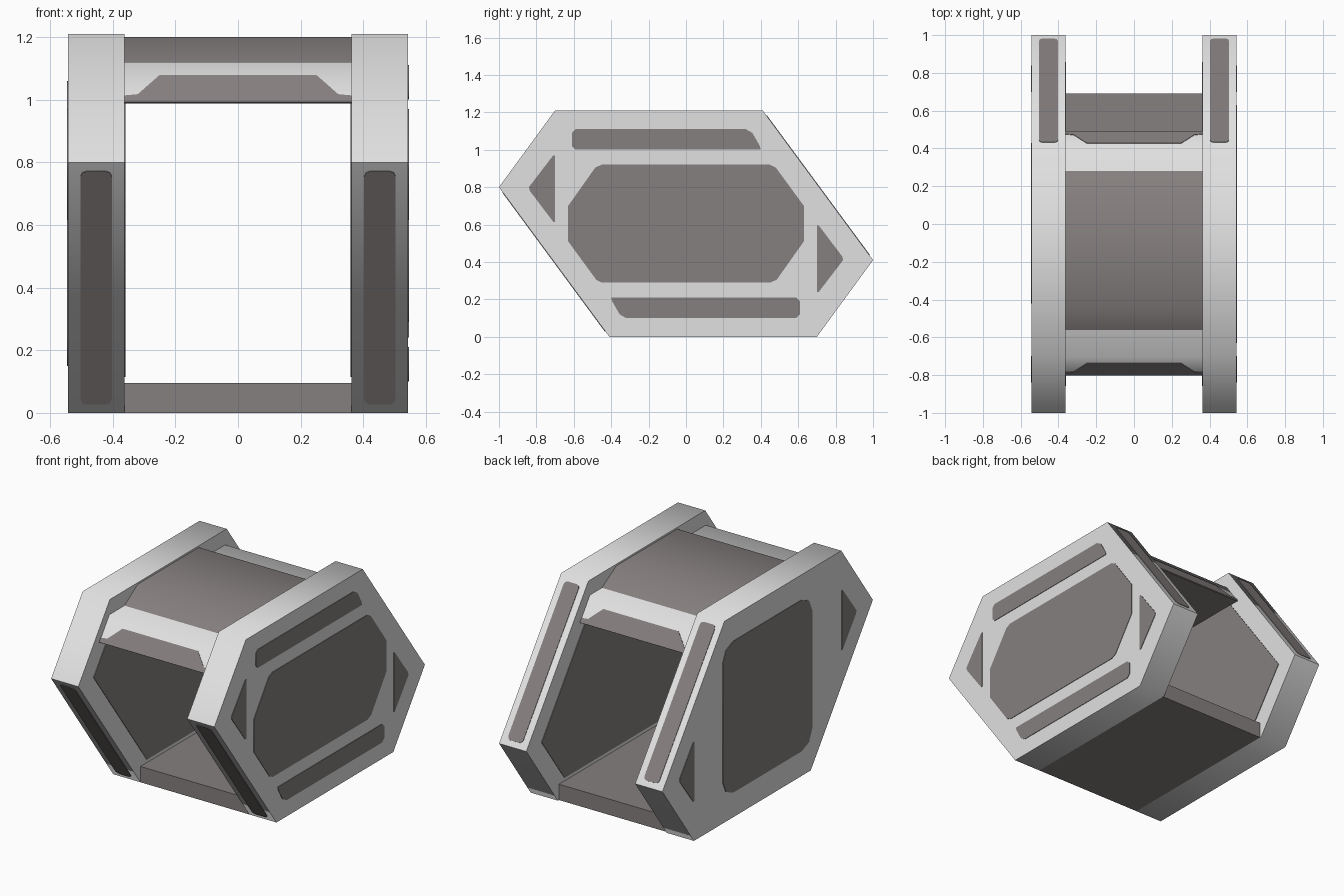
import bpy, bmesh, math
from mathutils import Vector

if "Cube" in bpy.data.objects:
    bpy.data.objects.remove(bpy.data.objects["Cube"])

def material(name, rgb):
    m = bpy.data.materials.new(name)
    m.diffuse_color = (*rgb, 1)
    m.use_nodes = True
    m.node_tree.nodes["Principled BSDF"].inputs["Base Color"].default_value = m.diffuse_color
    return m

LIGHT = material("light_grey", (0.75, 0.75, 0.75))
DARK = material("warm_dark_grey", (0.235, 0.215, 0.21))

def prism(name, pts, mat, origin, u, v, lo, hi):
    """Extrude a 2D outline along the normal of the plane (u, v), from lo to hi."""
    o, u, v = Vector(origin), Vector(u).normalized(), Vector(v).normalized()
    n = u.cross(v)
    bm = bmesh.new()
    rings = [[bm.verts.new(o + u * a + v * b + n * d) for a, b in pts] for d in (lo, hi)]
    bm.faces.new(rings[0])
    bm.faces.new(rings[1])
    for i in range(len(pts)):
        j = (i + 1) % len(pts)
        bm.faces.new((rings[0][i], rings[0][j], rings[1][j], rings[1][i]))
    bmesh.ops.recalc_face_normals(bm, faces=bm.faces)
    me = bpy.data.meshes.new(name)
    bm.to_mesh(me)
    bm.free()
    me.materials.append(mat)
    ob = bpy.data.objects.new(name, me)
    bpy.context.scene.collection.objects.link(ob)
    bpy.ops.object.select_all(action='DESELECT')
    ob.select_set(True)
    bpy.context.view_layer.objects.active = ob
    bpy.ops.object.shade_smooth_by_angle(angle=math.radians(60))
    return ob

def across(name, pts, mat, x0, x1):
    """Y-Z outline extruded along x."""
    return prism(name, pts, mat, (0, 0, 0), (0, 1, 0), (0, 0, 1), x0, x1)

def inlay(name, pts, x):
    return across(name, pts, DARK, x - 0.003, x + 0.003)

def soft_rect(a0, b0, a1, b1, c):
    """Rectangle with small cut corners."""
    k = c * 0.3
    return [(a0 + c, b0), (a1 - c, b0), (a1 - k, b0 + k), (a1, b0 + c),
            (a1, b1 - c), (a1 - k, b1 - k), (a1 - c, b1), (a0 + c, b1),
            (a0 + k, b1 - k), (a0, b1 - c), (a0, b0 + c), (a0 + k, b0 + k)]

def turned(pts):
    """Half turn about the middle of the side frame."""
    return [(-y, 1.21 - z) for y, z in pts]

# outlines
half = [(-1, 0.80), (-0.41, 0), (0.70, 0)]
frame = half + turned(half)
half_in = [(-0.857, 0.80), (-0.352, 0.115), (0.64, 0.115)]
inner = half_in + turned(half_in)
half_win = [(-0.63, 0.70), (-0.63, 0.51), (-0.48, 0.305), (-0.45, 0.29), (0.45, 0.29), (0.485, 0.305)]
window = half_win + turned(half_win)
bar = [(-0.40, 0.21), (-0.395, 0.19), (-0.355, 0.12), (-0.32, 0.10), (0.59, 0.10),
       (0.61, 0.12), (0.61, 0.19), (0.59, 0.21)]
tri = [(-0.84, 0.80), (-0.835, 0.78), (-0.71, 0.615), (-0.70, 0.615), (-0.70, 0.97), (-0.71, 0.97)]

# side frames with inner lining, end triangles and edge strips
for side, s in (("right", 1), ("left", -1)):
    across(side + "_side_frame", frame, LIGHT, *sorted((s * 0.362, s * 0.543)))
    inlay(side + "_inner_lining", inner, s * 0.362)
    inlay(side + "_front_triangle", tri, s * 0.543)
    inlay(side + "_back_triangle", turned(tri), s * 0.543)
    strip = soft_rect(-0.05, 0.035, 0.05, 0.96, 0.02)
    prism(side + "_front_strip", strip, DARK, (s * 0.453, -0.41, 0),
          (1, 0, 0), (0, -0.59, 0.80), -0.003, 0.003)
    prism(side + "_back_strip", strip, DARK, (s * 0.453, 0.41, 1.21),
          (1, 0, 0), (0, 0.59, -0.80), -0.003, 0.003)

# right outer face: window and two bars; left outer face: one large panel
inlay("right_window", window, 0.543)
inlay("right_lower_bar", bar, 0.543)
inlay("right_upper_bar", turned(bar), 0.543)
inlay("left_large_panel", soft_rect(-0.42, 0.15, 0.43, 1.06, 0.10), -0.543)

# floor plate
across("floor", [(-0.41, 0), (0.69, 0), (0.69, 0.095), (-0.41, 0.095)], DARK, -0.364, 0.364)

# roof beam with dark underside, and raised roof cover
beam = across("roof_beam", [(-0.80, 0.99), (0.49, 0.99), (0.395, 1.12), (-0.705, 1.12)],
              LIGHT, -0.364, 0.364)
beam.data.materials.append(DARK)
for p in beam.data.polygons:
    if p.normal.z < -0.9:
        p.material_index = 1
across("roof_cover", [(-0.57, 1.115), (0.29, 1.115), (0.145, 1.20), (-0.435, 1.20)],
       DARK, -0.364, 0.364)

# tapered trim on both roof beam ends
trim = [(-0.362, 0), (0.362, 0), (0.362, 0.027), (0.32, 0.032), (0.25, 0.108),
        (-0.25, 0.108), (-0.32, 0.032), (-0.362, 0.027)]
for name, y, dy in (("front", -0.80, 0.095), ("back", 0.49, -0.095)):
    prism(name + "_roof_trim", trim, DARK, (0, y, 0.99), (1, 0, 0), (0, dy, 0.13), -0.003, 0.003)
